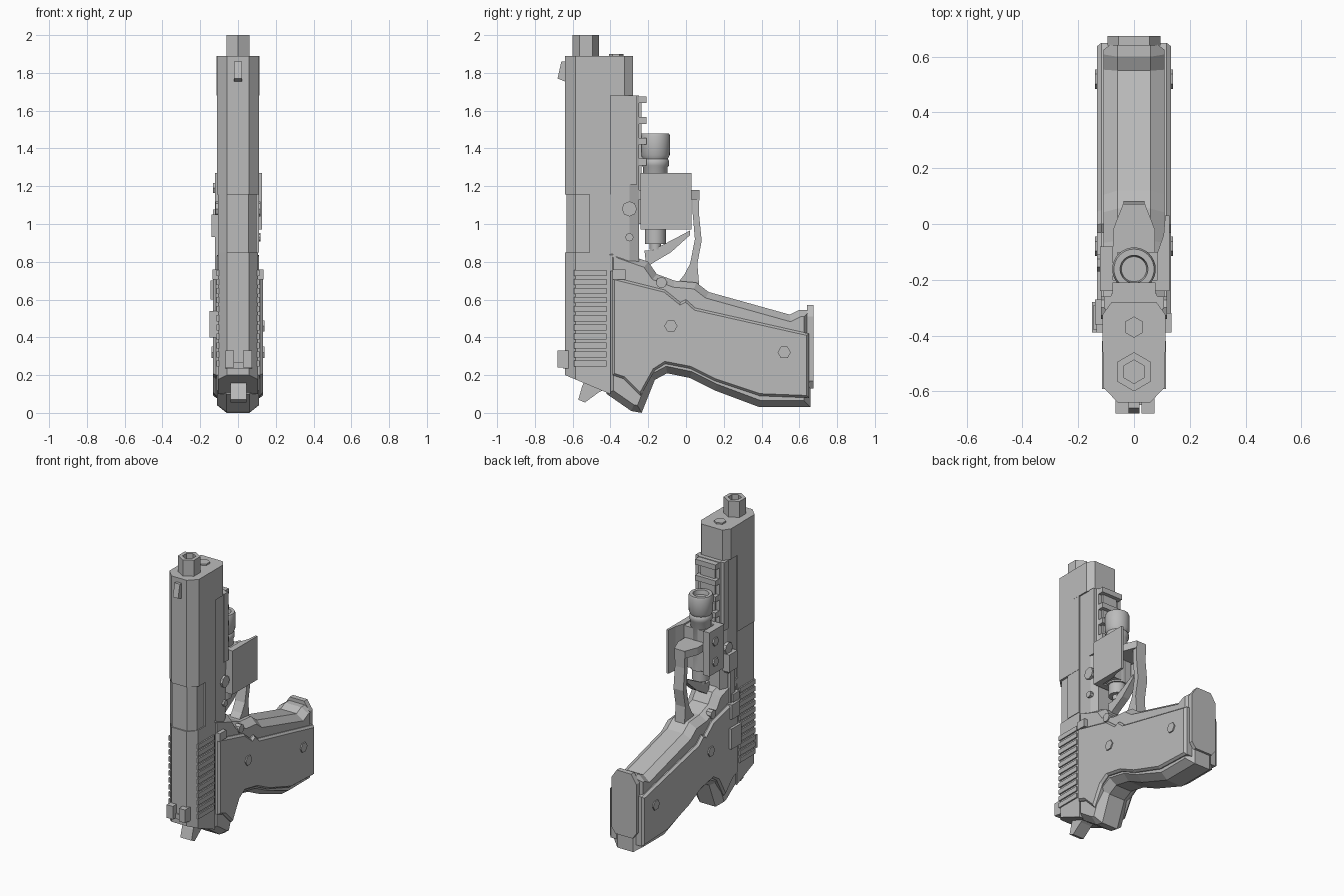
import bpy, bmesh, math
from mathutils import Vector

cube = bpy.data.objects.get("Cube")
if cube:
    bpy.data.objects.remove(cube, do_unlink=True)

grey = bpy.data.materials.new("gunmetal_grey")
grey.use_nodes = True
COLOR = (0.5, 0.5, 0.5, 1)
grey.diffuse_color = COLOR
grey.node_tree.nodes["Principled BSDF"].inputs["Base Color"].default_value = COLOR


def finish(name, bm, smooth=False):
    bmesh.ops.recalc_face_normals(bm, faces=bm.faces)
    mesh = bpy.data.meshes.new(name)
    bm.to_mesh(mesh)
    bm.free()
    mesh.materials.append(grey)
    obj = bpy.data.objects.new(name, mesh)
    bpy.context.collection.objects.link(obj)
    if smooth:
        bpy.ops.object.select_all(action='DESELECT')
        obj.select_set(True)
        bpy.context.view_layer.objects.active = obj
        bpy.ops.object.shade_smooth_by_angle(angle=math.radians(35))
    return obj


def inset(pts, c):
    """Move a closed outline inwards by c with mitred corners."""
    n = len(pts)
    p = [Vector(q) for q in pts]
    area = sum(p[i - 1].x * p[i].y - p[i].x * p[i - 1].y for i in range(n))
    side = 1 if area > 0 else -1
    out = []
    for i in range(n):
        a = (p[i] - p[i - 1]).normalized()
        b = (p[(i + 1) % n] - p[i]).normalized()
        na, nb = Vector((-a.y, a.x)) * side, Vector((-b.y, b.x)) * side
        out.append(p[i] + (na + nb) * (c / max(0.4, 1 + na.dot(nb))))
    return out


def prism(name, pts, lo, hi, axis="x", chamfer=0, depth=0, bottom=None):
    """Extrude an outline along an axis, optionally chamfering both ends."""
    place = {"x": lambda u, v, t: (t, u, v),
             "y": lambda u, v, t: (u, t, v),
             "z": lambda u, v, t: (u, v, t)}[axis]
    layers = [(pts, lo), (pts, hi)]
    if chamfer:
        small = inset(pts, chamfer)
        layers = [(small, lo), (pts, lo + depth), (pts, hi - depth), (small, hi)]
    bm = bmesh.new()
    rings = [[bm.verts.new(place(u, v, t)) for u, v in ring] for ring, t in layers]
    if bottom:
        for v in rings[0]:
            v.co.z = bottom(v.co.y)
    for r, s in zip(rings, rings[1:]):
        for i in range(len(r)):
            bm.faces.new((r[i - 1], r[i], s[i], s[i - 1]))
    bm.faces.new(rings[0])
    bm.faces.new(rings[-1])
    return finish(name, bm)


def box(name, x, y, z):
    return prism(name, [(x[0], y[0]), (x[1], y[0]), (x[1], y[1]), (x[0], y[1])],
                 z[0], z[1], "z")


def ngon(cu, cv, r, n=6, turn=0.0):
    return [(cu + r * math.cos(turn + math.tau * i / n),
             cv + r * math.sin(turn + math.tau * i / n)) for i in range(n)]


def lathe(name, profile, x, y, n=32, turn=0.0, smooth=True):
    """Spin (radius, z) points about a vertical axis."""
    bm = bmesh.new()
    rings = [[bm.verts.new((u, v, z)) for u, v in ngon(x, y, r, n, turn)]
             for r, z in profile]
    for r, s in zip(rings, rings[1:]):
        for i in range(n):
            bm.faces.new((r[i - 1], r[i], s[i], s[i - 1]))
    bm.faces.new(rings[0])
    bm.faces.new(rings[-1])
    return finish(name, bm, smooth)


def slide_outline(top, half, flat=0.058, back=-0.40):
    return [(-half, back), (-half, -0.585), (-flat, top),
            (flat, top), (half, -0.585), (half, back)]


# Slide: rear, ejection port section and front
prism("slide_rear", slide_outline(-0.64, 0.106), 0.2, 0.85, "z",
      bottom=lambda y: 0.2 - 0.42 * (y + 0.64))
port = [(-0.106, -0.4), (-0.106, -0.585), (-0.058, -0.632), (0.056, -0.632),
        (0.098, -0.585), (0.098, -0.51), (0.11, -0.51), (0.11, -0.4)]
prism("ejection_port", port, 0.85, 1.155, "z")
prism("slide_front", slide_outline(-0.64, 0.112), 1.155, 1.89, "z")
muzzle = [(-0.113, -0.46), (0.113, -0.46), (0.113, -0.325), (0.08, -0.28),
          (-0.08, -0.28), (-0.113, -0.325)]
prism("muzzle_block", muzzle, 1.68, 1.89, "z")

# Grip serrations on both sides of the slide
for side, x in (("right", 0.108), ("left", -0.108)):
    for i in range(11):
        z = 0.245 + i * 0.048
        box(f"serration_{side}_{i}", (x - 0.007, x + 0.007),
            (-0.592, -0.42), (z, z + 0.032))

# Barrel with hollow hexagonal bore, recoil rod
lathe("barrel", [(0.07, 1.85), (0.07, 2.0), (0.042, 2.0), (0.042, 1.91)],
      0, -0.53, 6, math.pi / 2, False)
prism("recoil_rod", ngon(0, -0.37, 0.038, 6, math.pi / 2), 1.85, 1.9, "z")

# Sights and hammer
prism("front_sight", [(-0.63, 1.75), (-0.655, 1.76), (-0.68, 1.77),
                      (-0.66, 1.86), (-0.63, 1.86)], -0.02, 0.02)
for side, x in (("left", -0.043), ("right", 0.05)):
    box(f"rear_sight_{side}", (x - 0.023, x + 0.023), (-0.68, -0.62), (0.24, 0.33))
box("rear_sight_base", (-0.065, 0.073), (-0.65, -0.62), (0.235, 0.27))
prism("hammer", [(-0.53, 0.19), (-0.55, 0.14), (-0.57, 0.07), (-0.535, 0.055),
                 (-0.46, 0.11), (-0.38, 0.15), (-0.4, 0.19)], -0.04, 0.045)

# Frame: dust cover, ribs and grip body
prism("dust_cover", [(-0.103, -0.42), (0.103, -0.42), (0.103, -0.3), (0.08, -0.25),
                     (-0.08, -0.25), (-0.103, -0.3)], 0.75, 1.68, "z")
for side, s in (("right", 1), ("left", -1)):
    box(f"frame_rib_{side}", sorted((0.07 * s, 0.108 * s)), (-0.305, -0.26), (1.21, 1.68))
body = [(-0.42, 0.87), (-0.4, 0.87), (-0.2, 0.8), (-0.155, 0.735), (-0.06, 0.7),
        (0.055, 0.69), (0.12, 0.64), (0.55, 0.52), (0.6, 0.545), (0.66, 0.545),
        (0.66, 0.03), (0.39, 0.03), (0.15, 0.12), (0.02, 0.185), (-0.1, 0.21),
        (-0.165, 0.175), (-0.235, 0), (-0.29, 0.01), (-0.42, 0.1)]
prism("grip_frame", body, -0.11, 0.11, chamfer=0.035, depth=0.05)

# Grip panels with hexagonal screws
panel = [(-0.39, 0.72), (-0.11, 0.65), (-0.03, 0.585), (0, 0.6), (0.05, 0.555),
         (0.65, 0.42), (0.65, 0.08), (0.39, 0.09), (0.15, 0.17), (0.02, 0.235),
         (-0.11, 0.26), (-0.165, 0.225), (-0.24, 0.09), (-0.33, 0.18), (-0.39, 0.2)]
prism("grip_panels", panel, -0.132, 0.132, chamfer=0.012, depth=0.015)
for s in (1, -1):
    for y, z in ((-0.08, 0.46), (0.52, 0.32)):
        prism("grip_screw", ngon(y, z, 0.035), *sorted((0.12 * s, 0.14 * s)))
    for y, z, r in ((-0.3, 1.08, 0.04), (-0.3, 0.93, 0.022), (-0.13, 0.69, 0.03)):
        prism("frame_pin", ngon(y, z, r, 8), *sorted((0.08 * s, 0.118 * s)))
    box("frame_catch", sorted((0.09 * s, 0.135 * s)), (-0.39, -0.32), (0.705, 0.76))

# Magazine base
base = [(-0.065, 0.13), (0.065, 0.13), (0.095, 0.17), (0.095, 0.51), (0.055, 0.57),
        (-0.055, 0.57), (-0.095, 0.51), (-0.095, 0.17)]
prism("magazine_base", base, 0.64, 0.675, "y")

# Controls on the left flank
for name, y, z, x in (("slide_stop", (-0.36, -0.27), (0.93, 1.05), -0.14),
                      ("takedown_lever", (-0.38, -0.29), (0.6, 0.7), -0.146),
                      ("safety_lever", (-0.39, -0.28), (0.4, 0.54), -0.15)):
    box(name, (x, -0.09), y, z)
box("control_bar", (-0.122, -0.09), (-0.36, -0.31), (0.6, 1.0))

# Accessory rail
box("rail_base", (-0.055, 0.055), (-0.26, -0.235), (1.0, 1.67))
for i in range(4):
    z = 1.64 - i * 0.11
    box(f"rail_tooth_{i}", (-0.078, 0.078), (-0.26, -0.21), (z, z + 0.036))

# Light mount: clamp, long right plate, short left plate with bolts
box("mount_clamp", (-0.115, 0.115), (-0.24, -0.2), (0.97, 1.27))
box("mount_core", (-0.06, 0.1), (-0.22, -0.1), (0.98, 1.26))
prism("mount_right_plate", [(0.085, -0.24), (0.127, -0.24), (0.127, 0.03), (0.112, 0.03),
                            (0.106, -0.04), (0.085, -0.1)], 0.97, 1.27, "z")
box("mount_left_plate", (-0.122, -0.075), (-0.24, -0.08), (0.97, 1.27))
for z in (1.05, 1.19):
    prism("mount_bolt", ngon(-0.14, z, 0.03), -0.132, -0.11)

# Light body
lathe("light", [(0.03, 0.865), (0.03, 0.895), (0.055, 0.895), (0.055, 0.97), (0.065, 0.97),
                (0.065, 1.3), (0.072, 1.31), (0.072, 1.335), (0.066, 1.345),
                (0.076, 1.365), (0.078, 1.465), (0.072, 1.48), (0.05, 1.48),
                (0.045, 1.45)], 0, -0.162)

# Trigger and guard
prism("trigger", [(0.02, 0.965), (0.02, 0.94), (-0.08, 0.85), (-0.165, 0.8), (-0.21, 0.77),
                  (-0.22, 0.86), (-0.18, 0.86), (-0.055, 0.925)], -0.025, 0.025)
prism("trigger_guard", [(0.035, 1.18), (0.072, 1.18), (0.068, 1.06), (0.083, 0.91),
                        (0.06, 0.79), (0.07, 0.67), (-0.05, 0.68), (-0.01, 0.73),
                        (0.022, 0.79), (0.047, 0.92), (0.035, 1.06)], -0.037, 0.037)
prism("guard_bridge", [(-0.075, -0.25), (0.075, -0.25), (0.075, -0.02), (0.04, 0.07),
                       (-0.04, 0.07), (-0.075, -0.02)], 1.13, 1.18, "z")
